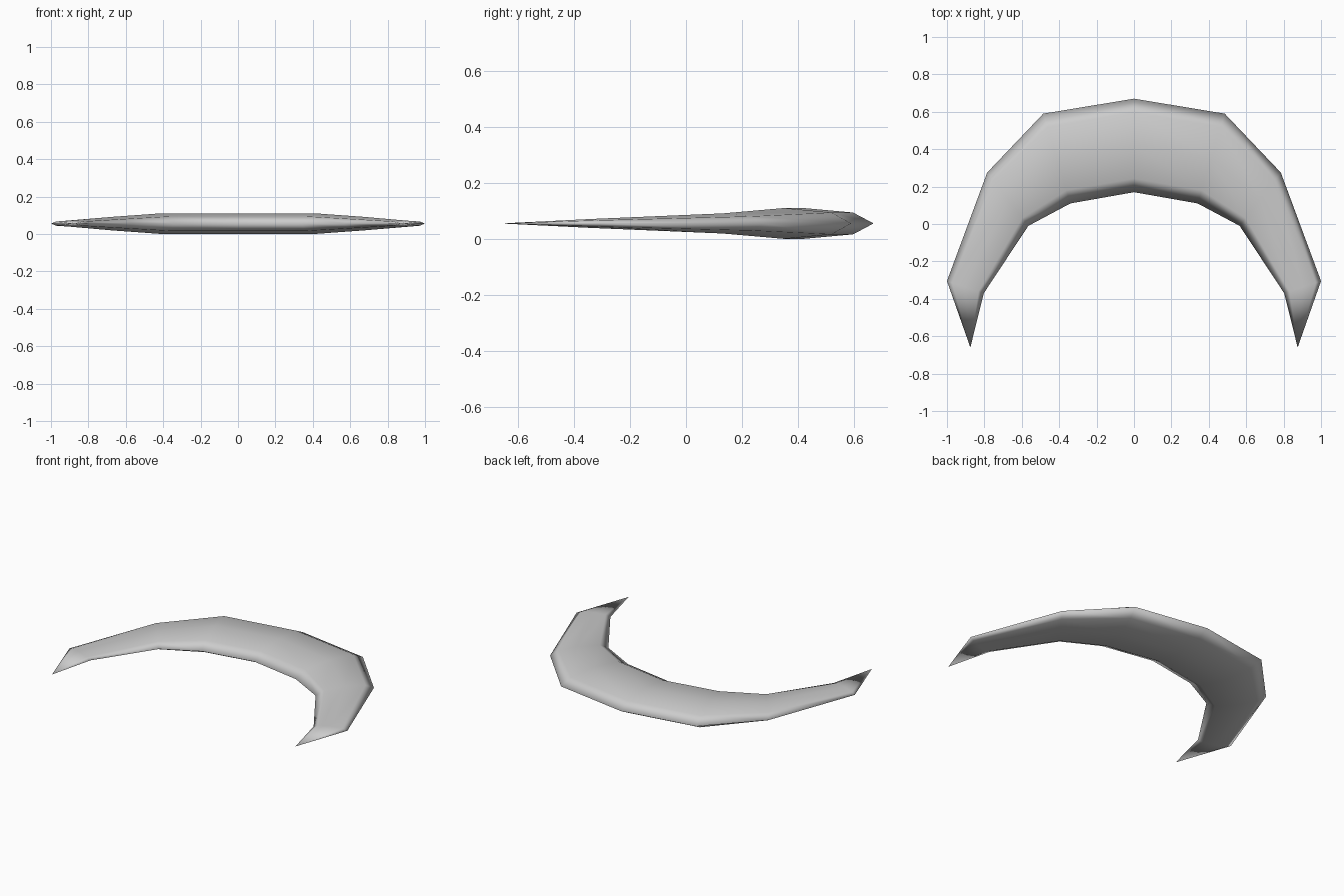
import bpy, bmesh, math
from mathutils import Vector

if "Cube" in bpy.data.objects:
    bpy.data.objects.remove(bpy.data.objects["Cube"])

MID_Z = 0.055   # height of the flat middle plane
SIDES = 8

# Right half stations: outer edge, inner edge, half thickness
half = [
    ((0.0, 0.67), (0.0, 0.17), 0.055),
    ((0.485, 0.59), (0.34, 0.11), 0.055),
    ((0.785, 0.275), (0.565, -0.01), 0.036),
    ((1.0, -0.305), (0.803, -0.37), 0.016),
]
tip = (0.875, -0.66)


def flip(p):
    return (-p[0], p[1])


# Mirror the stations into one run from left to right
stations = [(flip(o), flip(i), t) for o, i, t in reversed(half[1:])] + half

bm = bmesh.new()


def ring(outer, inner, thick):
    """Flattened octagon standing between the outer and inner edges."""
    o, i = Vector((*outer, MID_Z)), Vector((*inner, MID_Z))
    centre, arm = (o + i) / 2, (o - i) / 2
    verts = []
    for k in range(SIDES):
        a = 2 * math.pi * k / SIDES
        verts.append(bm.verts.new(
            centre + arm * math.cos(a) + Vector((0, 0, thick * math.sin(a)))))
    return verts


rings = [ring(*s) for s in stations]
left_tip = bm.verts.new((*flip(tip), MID_Z))
right_tip = bm.verts.new((*tip, MID_Z))

# Curved body
for a, b in zip(rings, rings[1:]):
    for k in range(SIDES):
        n = (k + 1) % SIDES
        bm.faces.new((a[k], a[n], b[n], b[k]))

# Pointed ends
for k in range(SIDES):
    n = (k + 1) % SIDES
    bm.faces.new((left_tip, rings[0][n], rings[0][k]))
    bm.faces.new((right_tip, rings[-1][k], rings[-1][n]))

bmesh.ops.recalc_face_normals(bm, faces=bm.faces[:])
for f in bm.faces:
    f.smooth = True

mesh = bpy.data.meshes.new("crescent")
bm.to_mesh(mesh)
bm.free()

grey = bpy.data.materials.new("light grey")
grey.diffuse_color = (0.6, 0.6, 0.6, 1)
grey.use_nodes = True
grey.node_tree.nodes["Principled BSDF"].inputs["Base Color"].default_value = grey.diffuse_color
mesh.materials.append(grey)

crescent = bpy.data.objects.new("crescent", mesh)
bpy.context.collection.objects.link(crescent)
